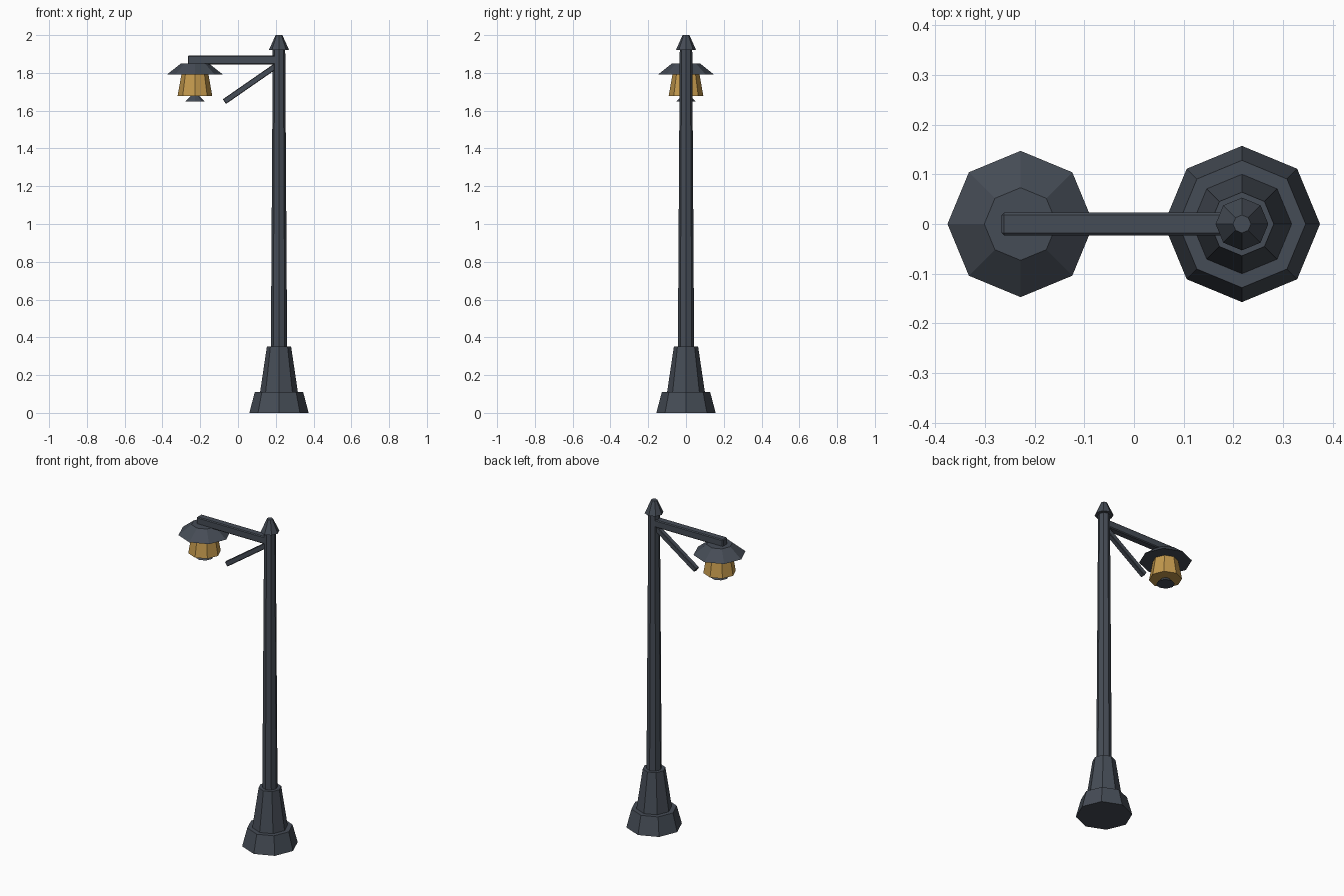
import bpy
from math import atan2, hypot

cube = bpy.data.objects.get("Cube")
if cube:
    bpy.data.objects.remove(cube, do_unlink=True)


def material(name, rgb):
    mat = bpy.data.materials.new(name)
    mat.use_nodes = True
    mat.diffuse_color = (*rgb, 1)
    mat.node_tree.nodes["Principled BSDF"].inputs["Base Color"].default_value = (*rgb, 1)
    return mat


IRON = material("dark iron", (0.06, 0.072, 0.092))
GLASS = material("amber glass", (0.55, 0.32, 0.075))
POST_X, LAMP_X = 0.217, -0.228


def finish(name, mat):
    obj = bpy.context.object
    obj.name = obj.data.name = name
    obj.data.materials.append(mat)
    return obj


def octagon(name, x, z0, z1, r0, r1, mat=IRON):
    """Tapered eight-sided section with corners on the axes."""
    bpy.ops.mesh.primitive_cone_add(vertices=8, radius1=r0, radius2=r1,
                                    depth=z1 - z0, location=(x, 0, (z0 + z1) / 2))
    return finish(name, mat)


def bar(name, start, end, thickness, bevel):
    """Square bar between two (x, z) points, with chamfered edges."""
    dx, dz = end[0] - start[0], end[1] - start[1]
    bpy.ops.mesh.primitive_cube_add(
        size=1, location=((start[0] + end[0]) / 2, 0, (start[1] + end[1]) / 2),
        rotation=(0, -atan2(dz, dx), 0))
    obj = finish(name, IRON)
    obj.scale = (hypot(dx, dz), thickness, thickness)
    bpy.ops.object.transform_apply(location=False, rotation=False, scale=True)
    mod = obj.modifiers.new("chamfer", 'BEVEL')
    mod.width = bevel
    mod.segments = 1
    return obj


# Post
octagon("base", POST_X, 0, 0.11, 0.157, 0.128)
octagon("plinth", POST_X, 0.11, 0.352, 0.1, 0.064)
octagon("pole", POST_X, 0.352, 1.925, 0.043, 0.033)
octagon("finial", POST_X, 1.922, 2.0, 0.053, 0.018)

# Arm and brace
bar("arm", (-0.266, 1.868), (POST_X, 1.868), 0.046, 0.005)
bar("brace", (-0.072, 1.648), (0.205, 1.84), 0.03, 0.003)

# Lantern
octagon("lantern_shade", LAMP_X, 1.792, 1.851, 0.147, 0.073)
octagon("lantern_glass", LAMP_X, 1.677, 1.795, 0.092, 0.071, GLASS)
octagon("lantern_bottom_cap", LAMP_X, 1.648, 1.68, 0.052, 0.02)
